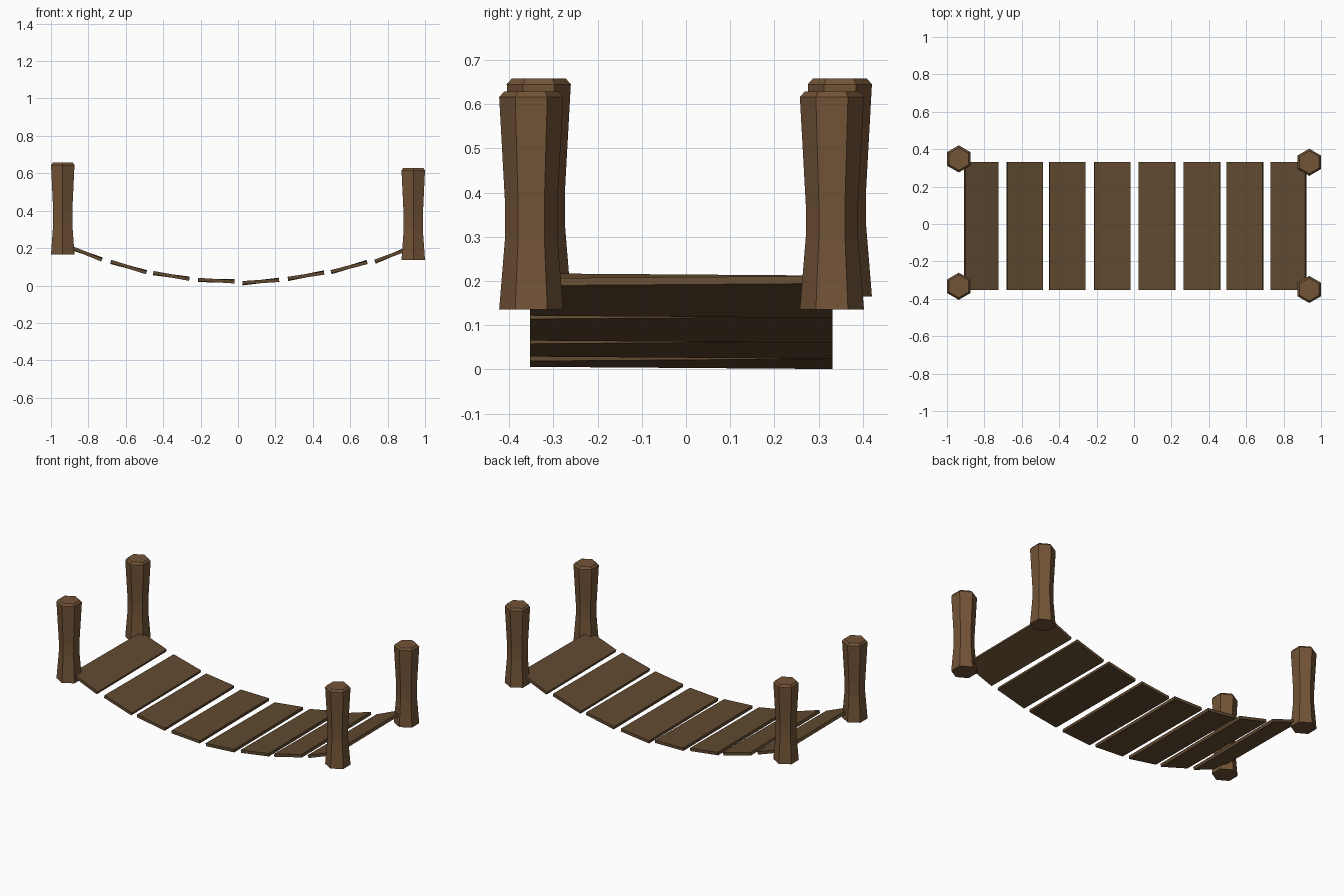
import bpy, bmesh, math

if "Cube" in bpy.data.objects:
    bpy.data.objects.remove(bpy.data.objects["Cube"])


def material(name, color):
    m = bpy.data.materials.new(name)
    m.diffuse_color = (*color, 1)
    m.use_nodes = True
    m.node_tree.nodes["Principled BSDF"].inputs["Base Color"].default_value = m.diffuse_color
    return m


post_wood = material("post_wood", (0.17, 0.088, 0.038))
plank_wood = material("plank_wood", (0.12, 0.068, 0.03))


def add_object(name, bm, mat):
    bmesh.ops.recalc_face_normals(bm, faces=bm.faces)
    mesh = bpy.data.meshes.new(name)
    bm.to_mesh(mesh)
    bm.free()
    mesh.materials.append(mat)
    obj = bpy.data.objects.new(name, mesh)
    bpy.context.collection.objects.link(obj)


# Waisted hexagonal post with a bevelled cap: (radius, height) rings
POST = [(0.0725, 0), (0.059, 0.165), (0.059, 0.235), (0.0725, 0.48), (0.061, 0.493)]


def post(name, x, y, z):
    bm = bmesh.new()
    rings = []
    for r, h in POST:
        rings.append([bm.verts.new((x + r * math.sin(i * math.pi / 3),
                                    y + r * math.cos(i * math.pi / 3), z + h))
                      for i in range(6)])
    for a, b in zip(rings, rings[1:]):
        for i in range(6):
            j = (i + 1) % 6
            bm.faces.new((a[i], a[j], b[j], b[i]))
    bm.faces.new(rings[0])
    bm.faces.new(rings[-1])
    add_object(name, bm, post_wood)


# Plank across y, sloping between two ends, slightly twisted towards the back
def plank(name, x0, z0, x1, z1, thick=0.018, twist=0.005):
    bm = bmesh.new()
    length = math.hypot(x1 - x0, z1 - z0)
    nx, nz = -(z1 - z0) / length * thick / 2, (x1 - x0) / length * thick / 2
    ends = []
    for y, t in ((-0.353, 0), (0.331, twist)):
        ends.append([bm.verts.new(p) for p in (
            (x0 - nx, y, z0 - nz - t), (x1 - nx, y, z1 - nz + t),
            (x1 + nx, y, z1 + nz + t), (x0 + nx, y, z0 + nz - t))])
    f, b = ends
    bm.faces.new(f)
    bm.faces.new(b)
    for i in range(4):
        j = (i + 1) % 4
        bm.faces.new((f[i], f[j], b[j], b[i]))
    add_object(name, bm, plank_wood)


# Four corner posts
post("post_left_front", -0.937, -0.333, 0.165)
post("post_left_back", -0.937, 0.348, 0.165)
post("post_right_front", 0.937, -0.350, 0.136)
post("post_right_back", 0.937, 0.330, 0.136)

# Sagging deck: plank end points seen from the front (x0, z0, x1, z1)
DECK = [(-0.905, 0.209, -0.728, 0.137), (-0.68, 0.129, -0.49, 0.069),
        (-0.453, 0.069, -0.26, 0.034), (-0.213, 0.032, -0.018, 0.020),
        (0.024, 0.015, 0.22, 0.028), (0.267, 0.038, 0.46, 0.067),
        (0.498, 0.074, 0.69, 0.123), (0.733, 0.130, 0.918, 0.198)]
for n, ends in enumerate(DECK, 1):
    plank(f"deck_plank_{n}", *ends)
